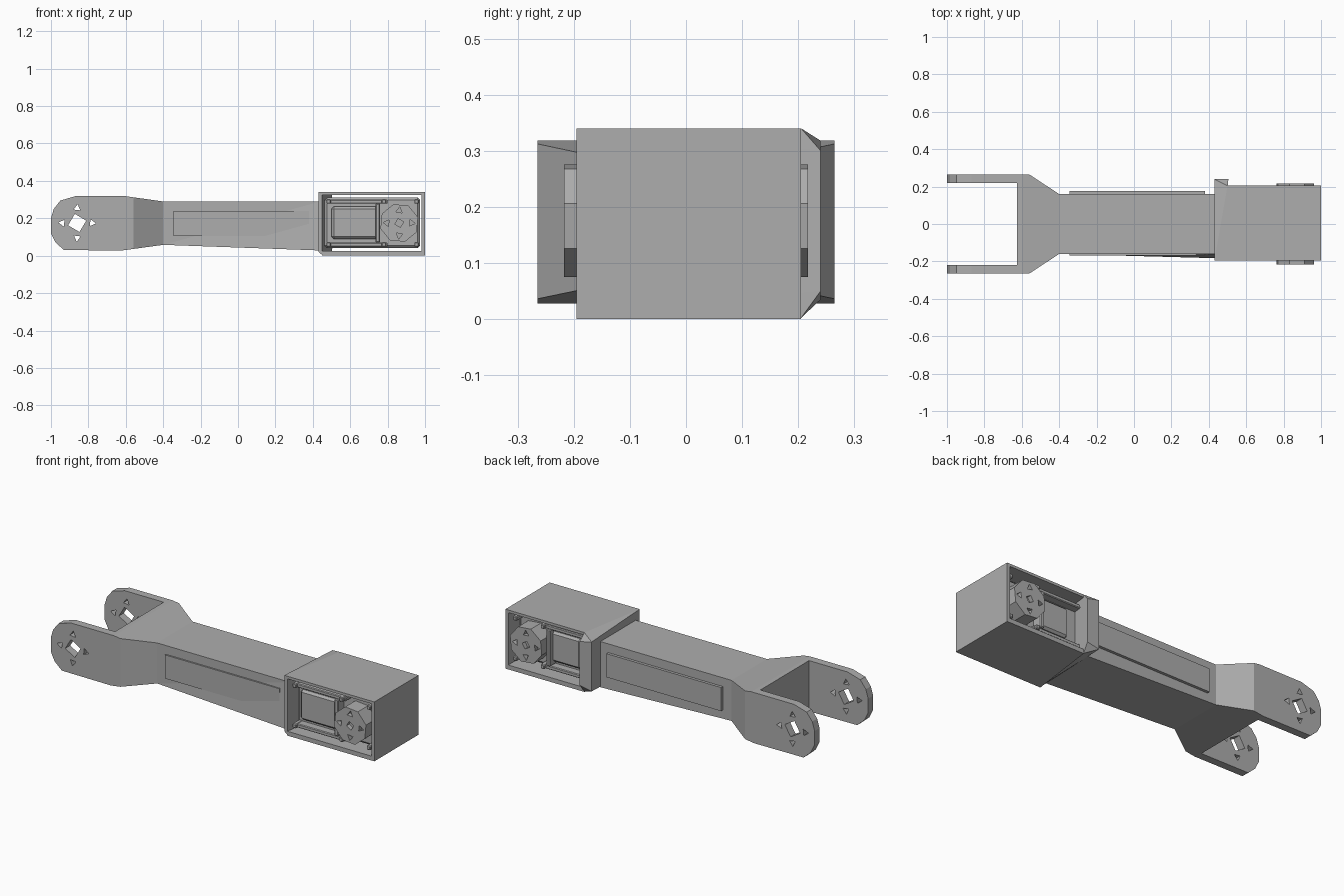
import bpy, bmesh, math
from mathutils import Matrix, Vector

cube = bpy.data.objects.get("Cube")
if cube:
    bpy.data.objects.remove(cube, do_unlink=True)

grey = bpy.data.materials.new("plain_grey")
grey.use_nodes = True
GREY = (0.42, 0.42, 0.42, 1)
grey.diffuse_color = GREY
grey.node_tree.nodes["Principled BSDF"].inputs["Base Color"].default_value = GREY


def finish(name, bm):
    bmesh.ops.recalc_face_normals(bm, faces=bm.faces[:])
    mesh = bpy.data.meshes.new(name)
    bm.to_mesh(mesh)
    bm.free()
    mesh.materials.append(grey)
    ob = bpy.data.objects.new(name, mesh)
    bpy.context.scene.collection.objects.link(ob)
    return ob


def prism(name, outline, axis, lo, hi):
    """Extrude an (x, z) outline along y, or an (x, y) outline along z."""
    bm = bmesh.new()
    place = (lambda a, b, t: (a, t, b)) if axis == "y" else (lambda a, b, t: (a, b, t))
    face = bm.faces.new([bm.verts.new(place(a, b, lo)) for a, b in outline])
    out = bmesh.ops.extrude_face_region(bm, geom=[face])
    moved = [v for v in out["geom"] if isinstance(v, bmesh.types.BMVert)]
    bmesh.ops.translate(bm, verts=moved, vec=place(0, 0, hi - lo))
    return finish(name, bm)


def block(name, x0, x1, y0, y1, z0, z1, bevel=0):
    ob = prism(name, [(x0, z0), (x1, z0), (x1, z1), (x0, z1)], "y", y0, y1)
    if bevel:
        bm = bmesh.new()
        bm.from_mesh(ob.data)
        bmesh.ops.bevel(bm, geom=bm.edges[:], offset=bevel, segments=1, affect="EDGES")
        bm.to_mesh(ob.data)
        bm.free()
    return ob


def hull(name, points):
    bm = bmesh.new()
    for p in points:
        bm.verts.new(p)
    bmesh.ops.convex_hull(bm, input=bm.verts[:])
    return finish(name, bm)


def combine(ob, cutter, operation):
    """Apply a boolean and discard the cutter."""
    mod = ob.modifiers.new("cut", "BOOLEAN")
    mod.operation, mod.solver, mod.object = operation, "EXACT", cutter
    cutter.hide_render = True
    graph = bpy.context.evaluated_depsgraph_get()
    mesh = bpy.data.meshes.new_from_object(ob.evaluated_get(graph))
    ob.modifiers.clear()
    ob.data = mesh
    bpy.data.objects.remove(cutter, do_unlink=True)


def bolt_cutter(x, z, y, depth, middle, ring, small):
    """A central diamond hole with four three-sided holes around it."""
    bm = bmesh.new()

    def pin(px, pz, sides, radius, turn):
        spot = Matrix.Translation((px, y, pz)) @ Matrix.Rotation(math.pi / 2, 4, "X")
        bmesh.ops.create_cone(bm, cap_ends=True, segments=sides, radius1=radius,
                              radius2=radius, depth=depth,
                              matrix=spot @ Matrix.Rotation(turn, 4, "Z"))
    pin(x, z, 4, middle, 0.25)
    for k in range(4):
        a = k * math.pi / 2
        pin(x + ring * math.cos(a), z + ring * math.sin(a), 3, small, a + 0.4)
    return finish("hole_cutter", bm)


# Forked arm: plan outline intersected with the side outline
half_plan = [(-1.1, 0.22), (-1.1, 0.265), (-0.56, 0.265), (-0.4, 0.16), (0.5, 0.16)]
plan = [(-0.625, 0.22)] + half_plan
arm = prism("forked_arm", plan + [(x, -y) for x, y in reversed(plan)], "z", -0.5, 0.8)
side = [(-1, 0.12), (-0.975, 0.07), (-0.93, 0.03), (-0.62, 0.028), (-0.4, 0.058),
        (0.44, 0.028), (0.44, 0.29), (-0.4, 0.29), (-0.6, 0.318), (-0.87, 0.318),
        (-0.95, 0.295), (-0.985, 0.25), (-1, 0.2)]
combine(arm, prism("side_cutter", side, "y", -0.6, 0.6), "INTERSECT")
combine(arm, bolt_cutter(-0.86, 0.175, 0, 0.8, 0.05, 0.08, 0.021), "DIFFERENCE")

# Lower front corner of the beam flares out toward the housing
bm = bmesh.new()
bm.from_mesh(arm.data)
bmesh.ops.triangulate(bm, faces=bm.faces[:])
for v in bm.verts:
    if v.co.x > 0.43 and v.co.y < 0 and v.co.z < 0.1:
        v.co.y = -0.183
bm.to_mesh(arm.data)
bm.free()

# Raised side panels on the beam
block("front_panel", -0.345, 0.38, -0.169, -0.15, 0.105, 0.24)
block("back_panel", -0.345, 0.38, 0.15, 0.176, 0.105, 0.24)

# Motor housing, open at front and back
housing = prism("motor_housing", [(0.448, -0.195), (1, -0.195), (1, 0.205), (0.5, 0.205)],
                "z", 0, 0.34)
combine(housing, block("cavity_cutter", 0.3, 0.982, -0.5, 0.5, 0.025, 0.325), "DIFFERENCE")

# Slanted end plate with the rear flange
hull("end_plate", [(0.43, -0.195, 0.34), (0.43, -0.195, 0.02), (0.45, -0.195, 0.34),
                   (0.45, -0.195, 0.004), (0.5, 0.205, 0.34), (0.5, 0.205, 0.002),
                   (0.43, 0.24, 0.318), (0.43, 0.24, 0.035), (0.505, 0.24, 0.3),
                   (0.505, 0.24, 0.05)])

# Motor case inside the housing
block("motor_case", 0.462, 0.974, -0.125, 0.125, 0.04, 0.312, 0.015)
for label, s in (("front", -1), ("back", 1)):
    def span(a, b):
        return min(s * a, s * b), max(s * a, s * b)

    # Raised cover, rails and ribs
    start = 0.5 if s < 0 else 0.56
    block(label + "_motor_cover", start, 0.75, *span(0.1, 0.155), 0.09, 0.262, 0.012)
    block(label + "_upper_rail", 0.49, 0.8, *span(0.11, 0.17), 0.278, 0.3, 0.004)
    block(label + "_lower_rail", 0.49, 0.8, *span(0.11, 0.17), 0.048, 0.07, 0.004)
    block(label + "_rib", 0.735, 0.76, *span(0.11, 0.18), 0.07, 0.28, 0.005)
    # Corner screws
    for i, x in enumerate((0.485, 0.78, 0.955)):
        for j, z in enumerate((0.06, 0.29)):
            block(f"{label}_screw_{i}_{j}", x - 0.012, x + 0.012, *span(0.11, 0.185),
                  z - 0.012, z + 0.012, 0.004)
    # Round horn with bolt holes
    ring = [(0.862 + 0.105 * math.cos(k * math.pi / 4 + 0.3),
             0.175 + 0.105 * math.sin(k * math.pi / 4 + 0.3)) for k in range(8)]
    horn = prism(label + "_horn", ring, "y", *span(0.1, 0.217))
    combine(horn, bolt_cutter(0.862, 0.175, s * 0.217, 0.05, 0.024, 0.066, 0.02),
            "DIFFERENCE")
